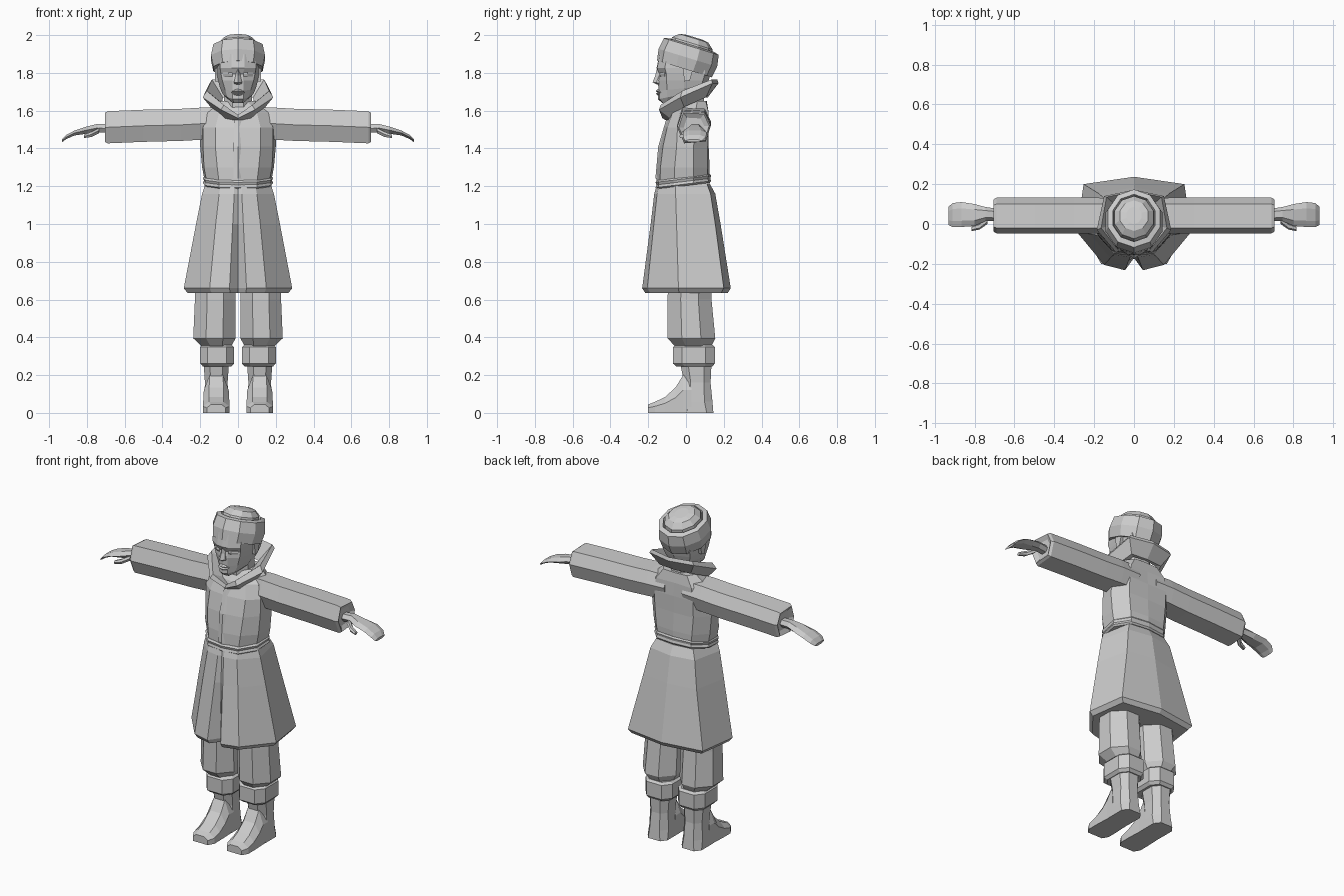
import bpy, bmesh, math
from mathutils import Vector

cloth = bpy.data.materials.new("plain_grey")
cloth.diffuse_color = (0.6, 0.6, 0.6, 1)


def loft(name, rings, caps=True, closed=False):
    """Skin a list of equal-length rings of points, flat shaded."""
    bm = bmesh.new()
    vs = [[bm.verts.new(p) for p in r] for r in rings]
    n = len(vs[0])
    pairs = list(zip(vs, vs[1:])) + ([(vs[-1], vs[0])] if closed else [])
    for a, b in pairs:
        for i in range(n):
            j = (i + 1) % n
            bm.faces.new((a[i], a[j], b[j], b[i]))
    if caps and not closed:
        bm.faces.new(vs[0][::-1])
        bm.faces.new(vs[-1])
    bmesh.ops.recalc_face_normals(bm, faces=bm.faces[:])
    me = bpy.data.meshes.new(name)
    bm.to_mesh(me)
    bm.free()
    me.materials.append(cloth)
    ob = bpy.data.objects.new(name, me)
    bpy.context.collection.objects.link(ob)
    return ob


def sym(half):
    """Full ring from a half ring running front centre to back centre."""
    return half + [(-p[0],) + tuple(p[1:]) for p in half[-2:0:-1]]


def level(z, half, tilt=0.0):
    return sym([(x, y, z + tilt * y) for x, y in half])


def both(name, rings):
    """Build a part on the left and right sides."""
    loft("left_" + name, rings)
    loft("right_" + name, [[(-x, y, z) for x, y, z in r] for r in rings])


def oct_ring(x0, x1, y0, y1, z, c=0.3):
    cx, cy = (x1 - x0) * c, (y1 - y0) * c
    return [(x0 + cx, y0, z), (x1 - cx, y0, z), (x1, y0 + cy, z), (x1, y1 - cy, z),
            (x1 - cx, y1, z), (x0 + cx, y1, z), (x0, y1 - cy, z), (x0, y0 + cy, z)]


# Coat body
loft("coat_body", [
    level(1.22, [(0, -.155), (.10, -.138), (.165, -.06), (.175, .04), (.11, .11), (0, .125)]),
    level(1.30, [(0, -.155), (.11, -.135), (.18, -.06), (.19, .04), (.12, .115), (0, .125)]),
    level(1.41, [(0, -.14), (.12, -.122), (.185, -.05), (.2, .04), (.13, .115), (0, .12)]),
    level(1.51, [(0, -.115), (.12, -.1), (.185, -.045), (.2, .05), (.13, .12), (0, .12)]),
    level(1.59, [(0, -.08), (.10, -.07), (.16, -.03), (.175, .05), (.12, .12), (0, .115)]),
    level(1.65, [(0, -.03), (.05, -.03), (.09, 0), (.11, .06), (.08, .105), (0, .11)]),
])
# Overlapping front edge of the coat
loft("coat_placket", [
    [(-.025, -.158, 1.24), (.0, -.162, 1.24), (.03, -.145, 1.24), (0, -.13, 1.24)],
    [(-.025, -.145, 1.41), (.0, -.147, 1.41), (.03, -.13, 1.41), (0, -.12, 1.41)],
    [(-.02, -.105, 1.55), (.0, -.106, 1.55), (.03, -.09, 1.55), (0, -.08, 1.55)],
])
# Belt
belt = [(0, -.158), (.10, -.145), (.172, -.065), (.182, .04), (.115, .117), (0, .13)]
loft("belt", [level(z, [(x * s, y * s) for x, y in belt], .12)
              for z, s in ((1.203, .97), (1.212, 1.02), (1.226, .99), (1.24, 1.02), (1.25, .97))])
# Coat skirt with an open pleat in front
hem = [(0, -.17), (.045, -.232), (.15, -.205), (.287, -.04), (.253, .2), (0, .237)]
loft("coat_skirt", [
    level(1.215, [(0, -.15), (.02, -.152), (.09, -.138), (.172, -.055), (.125, .11), (0, .125)]),
    level(1.16, [(0, -.157), (.02, -.168), (.10, -.153), (.19, -.055), (.15, .13), (0, .155)]),
    level(1.00, [(0, -.165), (.028, -.187), (.118, -.17), (.222, -.05), (.18, .155), (0, .183)]),
    level(.66, hem),
    level(.635, [(x * .93, y * .93) for x, y in hem]),
])
# Upright flared collar
loft("collar", [
    sym([(0, -.09, 1.54), (.07, -.085, 1.56), (.145, -.01, 1.62), (.105, .105, 1.67), (0, .115, 1.67)]),
    sym([(0, -.125, 1.56), (.09, -.143, 1.605), (.187, -.03, 1.67), (.15, .14, 1.745), (0, .172, 1.745)]),
    sym([(0, -.115, 1.578), (.075, -.135, 1.63), (.165, -.02, 1.705), (.138, .135, 1.765), (0, .165, 1.765)]),
    sym([(0, -.07, 1.56), (.05, -.06, 1.59), (.085, .0, 1.64), (.08, .085, 1.67), (0, .1, 1.67)]),
], closed=True)

# Sleeves
sec = [(-.02, .085), (.10, .078), (.132, .01), (.105, -.075), (-.01, -.085), (-.047, 0)]


def sleeve(x, zc, s=1.0):
    return [(x, .043 + (y - .043) * s, zc + z * s) for y, z in sec]


both("sleeve", [sleeve(.06, 1.535, .95), sleeve(.18, 1.532), sleeve(.30, 1.525), sleeve(.5, 1.52),
                sleeve(.69, 1.512), sleeve(.705, 1.512, .9), sleeve(.69, 1.512, .6)])


# Hands and thumbs
def slab(x, y0, y1, z, t):
    m = (y1 - y0) * .25
    return [(x, y0, z), (x, y0 + m, z + t), (x, y1 - m, z + t), (x, y1, z),
            (x, y1 - m, z - t), (x, y0 + m, z - t)]


both("hand", [slab(.67, .015, .075, 1.505, .022), slab(.745, .015, .085, 1.508, .022),
              slab(.80, -.01, .10, 1.497, .019), slab(.865, -.015, .11, 1.482, .013),
              slab(.91, -.015, .105, 1.46, .011), slab(.932, -.005, .085, 1.44, .007)])
both("thumb", [slab(.735, .0, .045, 1.495, .014), slab(.775, -.028, .005, 1.475, .014),
               slab(.815, -.036, -.01, 1.464, .009)])

# Trousers, boot cuffs and boots
both("trouser_leg", [oct_ring(.012, .228, -.09, .13, .75), oct_ring(.012, .228, -.098, .135, .60),
                     oct_ring(.012, .237, -.098, .155, .395), oct_ring(.035, .195, -.06, .135, .355)])
both("boot_cuff", [oct_ring(.035, .185, -.05, .14, .36, .22), oct_ring(.02, .2, -.07, .153, .348, .22),
                   oct_ring(.02, .2, -.07, .153, .262, .22), oct_ring(.035, .185, -.05, .14, .245, .22)])
both("boot_shaft", [oct_ring(.048, .182, -.03, .135, .26, .25), oct_ring(.055, .175, -.01, .13, .16, .25),
                    oct_ring(.05, .18, -.03, .14, .06, .25), oct_ring(.048, .182, -.03, .145, 0, .2)])


def foot(y, w, z):
    c = .115
    return [(c - w, y, 0), (c + w, y, 0), (c + w, y, z * .6), (c + w * .55, y, z),
            (c - w * .55, y, z), (c - w, y, z * .6)]


both("boot_foot", [foot(-.2, .05, .045), foot(-.165, .07, .058), foot(-.11, .07, .085),
                   foot(-.055, .068, .135), foot(-.015, .066, .2), foot(.03, .066, .2)])

# Neck and head
loft("neck", [oct_ring(-.075, .075, -.055, .095, z) for z in (1.55, 1.74)])
loft("head", [
    level(1.665, [(0, -.125), (.022, -.122), (.035, -.095), (.05, -.03), (.05, .05), (0, .08)], .2),
    level(1.69, [(0, -.148), (.028, -.14), (.055, -.10), (.08, -.02), (.07, .07), (0, .1)], .2),
    level(1.72, [(0, -.146), (.028, -.14), (.068, -.10), (.095, -.01), (.08, .08), (0, .11)], .1),
    level(1.76, [(0, -.148), (.028, -.143), (.083, -.103), (.105, -.01), (.09, .09), (0, .12)]),
    level(1.795, [(0, -.142), (.026, -.136), (.09, -.104), (.112, -.01), (.095, .1), (0, .13)]),
    level(1.825, [(0, -.156), (.035, -.152), (.095, -.112), (.113, -.01), (.1, .1), (0, .13)]),
    level(1.90, [(0, -.14), (.035, -.138), (.095, -.1), (.115, -.01), (.1, .1), (0, .13)]),
])
# Nose, lips, eyelids and ears
loft("nose", [level(z, [(0, y), (w, y + .02), (w, -.12), (0, -.12)])
              for z, y, w in ((1.738, -.153, .018), (1.75, -.177, .022), (1.785, -.163, .013), (1.825, -.153, .011))])
loft("lips", [level(z, [(0, y), (w, y + .012), (w, -.12), (0, -.12)])
              for z, y, w in ((1.68, -.150, .018), (1.69, -.160, .027), (1.697, -.151, .036),
                              (1.704, -.161, .027), (1.714, -.150, .014))])
both("eyelid", [[(.03, -.137, z), (.078, -.115 - d, z), (.07, -.1, z), (.03, -.1, z), (.04, -.136 - d, z)][:1]
                + [(.05, -.132 - d, z), (.08, -.114, z), (.07, -.09, z), (.035, -.09, z)]
                for z, d in ((1.782, .0), (1.793, .008), (1.803, .004))])
both("ear", [[(x, -.01, 1.755), (x, .02, 1.76), (x, .035, 1.81), (x, .02, 1.835), (x, -.015, 1.83)]
             for x in (.09, .122)])


# Fur hat: tilted ten-sided band and a low crown
def hat_ring(rx, ry, h):
    t = math.radians(-17)
    out = []
    for i in range(10):
        a = math.radians(36 * i + 18)
        p = Vector((rx * math.cos(a), ry * math.sin(a), h))
        out.append((p.x, .01 + p.y * math.cos(t) - p.z * math.sin(t),
                    1.88 + p.y * math.sin(t) + p.z * math.cos(t)))
    return out


loft("hat_band", [hat_ring(.118, .13, -.06), hat_ring(.137, .152, -.062), hat_ring(.15, .162, .0),
                  hat_ring(.137, .152, .062), hat_ring(.112, .124, .07), hat_ring(.105, .117, .045)])
loft("hat_crown", [hat_ring(.108, .12, .03), hat_ring(.102, .112, .08), hat_ring(.075, .08, .108),
                   hat_ring(.04, .045, .114)])
